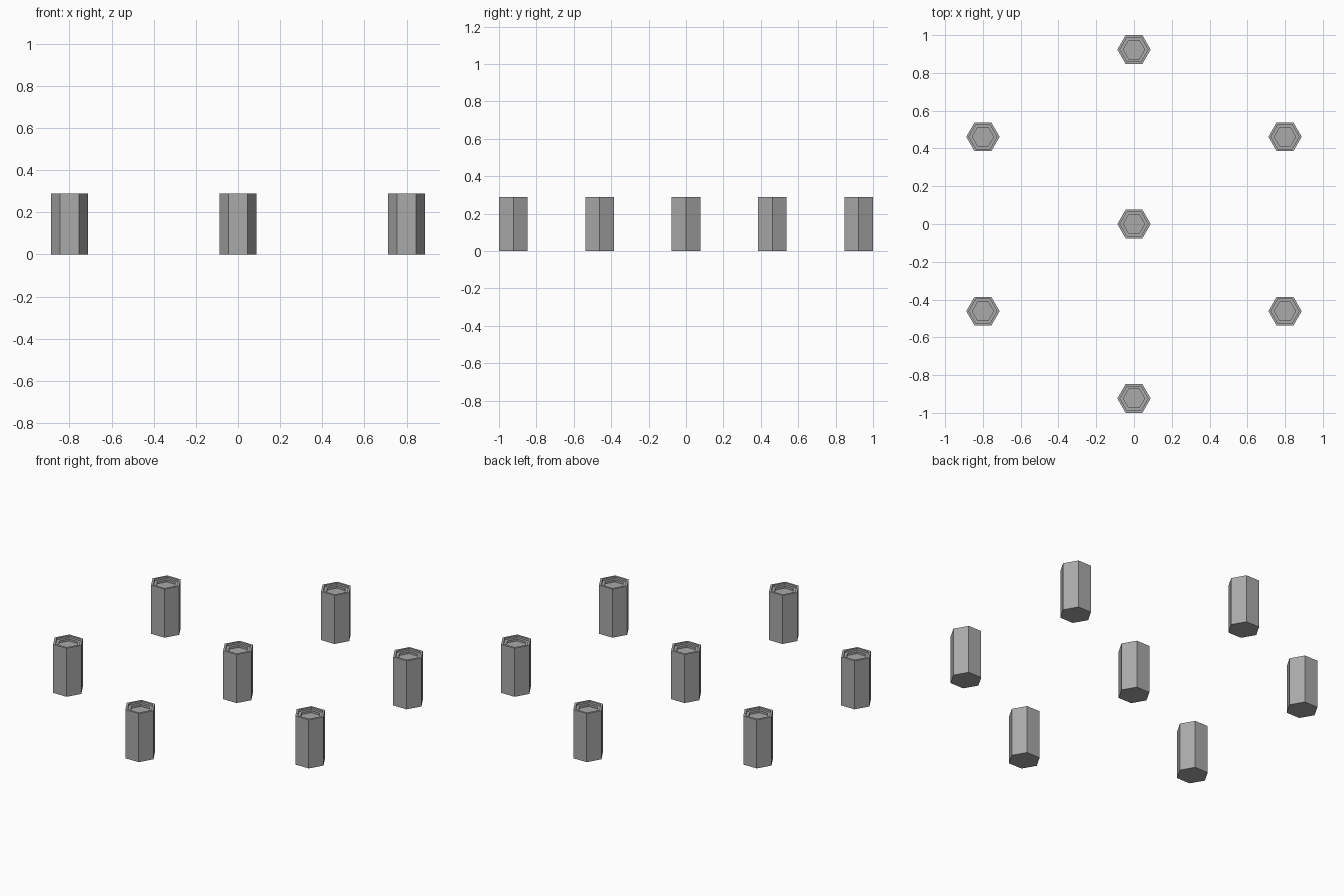
import bpy, bmesh, math

if "Cube" in bpy.data.objects:
    bpy.data.objects.remove(bpy.data.objects["Cube"])

R, H = 0.0883, 0.29           # hexagon corner radius and column height
RING = 0.9235                 # distance of the outer columns from the centre

grey = bpy.data.materials.new("plain_grey")
grey.diffuse_color = (0.4, 0.4, 0.4, 1)
grey.use_nodes = True
grey.node_tree.nodes["Principled BSDF"].inputs["Base Color"].default_value = grey.diffuse_color


def hex_column(name, cx, cy):
    bm = bmesh.new()

    def ring(r, z):
        return [bm.verts.new((r * math.cos(math.radians(60 * i)),
                              r * math.sin(math.radians(60 * i)), z)) for i in range(6)]

    # outer wall, rim, then two shallow steps down to the floor
    profile = [(R, 0), (R, H), (R * 0.84, H), (R * 0.84, H - 0.012),
               (R * 0.64, H - 0.012), (R * 0.64, H - 0.024)]
    rings = [ring(r, z) for r, z in profile]
    for a, b in zip(rings, rings[1:]):
        for i in range(6):
            j = (i + 1) % 6
            bm.faces.new((a[i], a[j], b[j], b[i]))
    bm.faces.new(rings[0][::-1])
    bm.faces.new(rings[-1])
    mesh = bpy.data.meshes.new(name)
    bm.to_mesh(mesh)
    bm.free()
    mesh.materials.append(grey)
    obj = bpy.data.objects.new(name, mesh)
    obj.location = (cx, cy, 0)
    bpy.context.collection.objects.link(obj)


# one column in the middle, six around it
hex_column("centre_column", 0, 0)
for k in range(6):
    a = math.radians(30 + 60 * k)
    hex_column(f"outer_column_{k + 1}", RING * math.cos(a), RING * math.sin(a))
